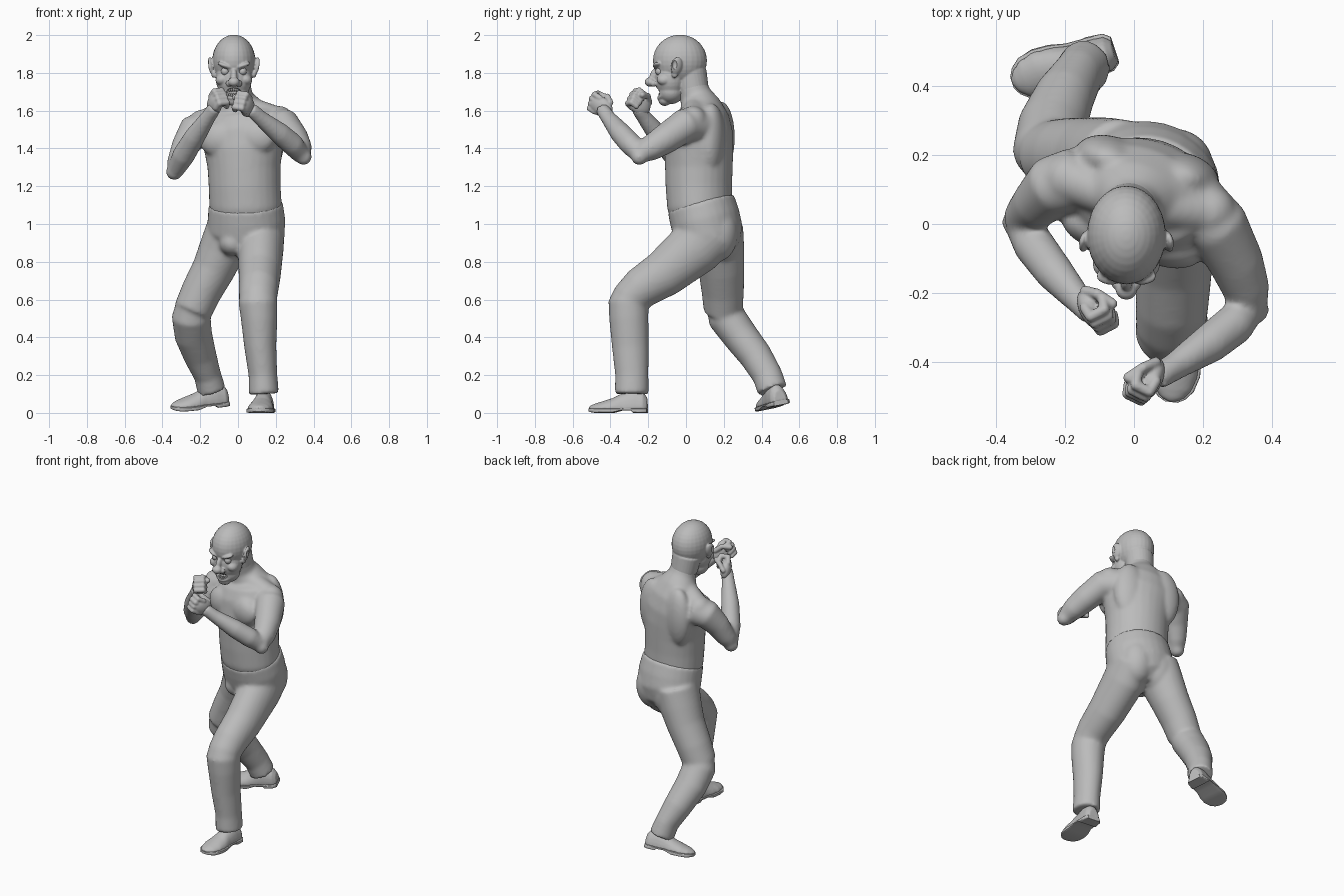
import bpy, bmesh, math
from mathutils import Vector, Matrix, Euler

cube = bpy.data.objects.get("Cube")
if cube:
    bpy.data.objects.remove(cube, do_unlink=True)

grey = bpy.data.materials.new("plain_grey")
grey.use_nodes = True
grey.diffuse_color = (0.5, 0.5, 0.5, 1)
grey.node_tree.nodes["Principled BSDF"].inputs["Base Color"].default_value = (0.5, 0.5, 0.5, 1)

YAW = math.radians(-17)                      # twist of the trunk
TRUNK_SIDE = Vector((math.cos(YAW), math.sin(YAW), 0))


def bridge(bm, rings):
    """Closed tube through equal rings of points."""
    loops = [[bm.verts.new(p) for p in ring] for ring in rings]
    count = len(loops[0])
    for low, high in zip(loops, loops[1:]):
        for i in range(count):
            j = (i + 1) % count
            bm.faces.new((low[i], low[j], high[j], high[i]))
    bm.faces.new(loops[0][::-1])
    bm.faces.new(loops[-1])


def ball(bm, centre, radii, rotation=(0, 0, 0)):
    """Ellipsoid, finer when larger."""
    if not isinstance(radii, tuple):
        radii = (radii, radii, radii)
    matrix = Matrix.LocRotScale(Vector(centre), Euler(rotation), Vector(radii))
    count, rows = (28, 16) if max(radii) > .03 else (12, 8)
    rings = []
    for r in range(rows + 1):
        tilt = .1 + (math.pi - .2) * r / rows
        rings.append([matrix @ Vector((math.sin(tilt) * math.cos(a), math.sin(tilt) * math.sin(a),
                                       -math.cos(tilt)))
                      for a in (math.tau * k / count for k in range(count))])
    bridge(bm, rings)


def limb(bm, stations, side=Vector((1, 0, 0)), count=28):
    """Tube along (x, y, z, half width, half depth) stations."""
    centres = [Vector(s[:3]) for s in stations]
    rings = []
    for i, s in enumerate(stations):
        along = (centres[min(i + 1, len(centres) - 1)] - centres[max(i - 1, 0)]).normalized()
        across = (side - along * side.dot(along)).normalized()
        deep = along.cross(across)
        rings.append([centres[i] + across * s[3] * math.cos(a) + deep * s[-1] * math.sin(a)
                      for a in (math.tau * k / count for k in range(count))])
    bridge(bm, rings)


def finish(name, bm, voxel=None, smoothing=4, cutter=None, angle=50):
    """Make the object, fuse overlapping volumes, carve it and shade it."""
    bmesh.ops.recalc_face_normals(bm, faces=bm.faces)
    mesh = bpy.data.meshes.new(name)
    bm.to_mesh(mesh)
    bm.free()
    obj = bpy.data.objects.new(name, mesh)
    bpy.context.collection.objects.link(obj)
    mesh.materials.append(grey)
    bpy.ops.object.select_all(action='DESELECT')
    obj.select_set(True)
    bpy.context.view_layer.objects.active = obj
    if voxel:
        remesh = obj.modifiers.new("fuse", 'REMESH')
        remesh.mode = 'VOXEL'
        remesh.voxel_size = voxel
        relax = obj.modifiers.new("relax", 'SMOOTH')
        relax.factor = 0.5
        relax.iterations = smoothing
    if cutter:
        carve = obj.modifiers.new("carve", 'BOOLEAN')
        carve.operation = 'DIFFERENCE'
        carve.solver = 'FLOAT'
        carve.object = cutter
    for modifier in list(obj.modifiers):
        bpy.ops.object.modifier_apply(modifier=modifier.name)
    if not obj.data.materials:
        obj.data.materials.append(grey)
    bpy.ops.object.shade_smooth_by_angle(angle=math.radians(angle))
    return obj


# Bare trunk, neck and arms
bm = bmesh.new()
limb(bm, [(.04, .095, 1.0, .18, .155), (.04, .073, 1.1, .194, .172), (.035, .068, 1.2, .192, .175),
          (.032, .068, 1.3, .195, .178), (.03, .068, 1.4, .212, .18), (.02, .075, 1.5, .225, .17),
          (.01, .082, 1.58, .2, .14), (0, .075, 1.63, .13, .105), (-.008, .05, 1.68, .085, .085),
          (-.015, .02, 1.76, .078, .078)], TRUNK_SIDE)
for pectoral in ((.09, -.062, 1.46), (-.1, -.012, 1.45)):
    ball(bm, pectoral, (.112, .062, .095), (0, 0, YAW))
for shoulder_blade in ((.145, .135, 1.45), (-.07, .185, 1.46)):
    ball(bm, shoulder_blade, (.105, .07, .19), (0, 0, YAW))
for shoulder in ((.22, .035, 1.55), (-.19, .13, 1.53)):
    limb(bm, [(0, .06, 1.63, .065), (*shoulder, .068)], Vector((0, 1, 0)))
    ball(bm, shoulder, .075)
# Upper arms
limb(bm, [(.16, .07, 1.52, .1), (.245, -.01, 1.52, .09), (.295, -.11, 1.45, .08),
          (.325, -.19, 1.4, .068), (.335, -.24, 1.375, .053)])
limb(bm, [(-.16, .13, 1.51, .095), (-.235, .11, 1.49, .088), (-.28, .06, 1.41, .073),
          (-.315, .025, 1.33, .06), (-.33, .005, 1.3, .052)])
# Forearms
limb(bm, [(.335, -.24, 1.365, .048), (.29, -.29, 1.42, .06), (.22, -.345, 1.48, .057),
          (.12, -.41, 1.56, .041), (.065, -.445, 1.61, .037)], Vector((0, 0, 1)))
limb(bm, [(-.33, 0, 1.285, .046), (-.29, -.06, 1.36, .06), (-.23, -.14, 1.46, .056),
          (-.155, -.225, 1.57, .04), (-.12, -.26, 1.62, .037)])
ball(bm, (.347, -.247, 1.355), .044)
ball(bm, (-.337, .005, 1.277), .045)
finish("bare_torso_and_arms", bm, .01, 11)


def fist(name, centre, forward, palm):
    """Clenched hand: back of hand, four curled fingers and a thumb."""
    f = Vector(forward).normalized()
    p = Vector(palm)
    p = (p - f * p.dot(f)).normalized()
    s = f.cross(p)
    if s.z < 0:
        s = -s
    frame = Matrix((s, f, p)).transposed()
    turn = Matrix((s, p.cross(s), p)).transposed().to_euler()

    def place(across, along, inward):
        return Vector(centre) + frame @ Vector((across, along, inward))

    def finger(points, radius):
        for a, b in zip(points, points[1:]):
            limb(bm, [(*place(*a), radius), (*place(*b), radius)], Vector((.3, .5, .8)), 10)
        for q in points:
            ball(bm, place(*q), radius)

    bm = bmesh.new()
    ball(bm, place(0, -.02, .004), (.052, .068, .034), turn)
    for k in range(4):
        across = .042 - .027 * k
        reach = .046 - .005 * abs(k - 1)
        finger([(across, 0, -.006), (across, reach, 0), (across, reach, .045),
                (across, .005, .052)], .0155)
    finger([(.042, -.055, .015), (.052, -.015, .045), (.025, .02, .07)], .016)
    finish(name, bm, .0055, 2)


fist("left_fist", (.045, -.467, 1.63), (-.3, -.75, .42), (-.8, .45, .1))
fist("right_fist", (-.122, -.262, 1.645), (.25, -.6, .55), (.8, .4, .1))

# Cutter for mouth, eye sockets and ear hollows
MIDDLE = -.022
bm = bmesh.new()
ball(bm, (MIDDLE, -.165, 1.697), (.047, .045, .025))
for sign in (-1, 1):
    ball(bm, (MIDDLE + sign * .046, -.172, 1.808), (.029, .025, .019), (0, sign * -.3, 0))
    ball(bm, (MIDDLE + sign * .14, -.06, 1.84), (.012, .014, .028))
cutter = finish("face_cutter", bm)
cutter.hide_render = True

# Head
bm = bmesh.new()
ball(bm, (MIDDLE, -.032, 1.865), (.114, .143, .137))
ball(bm, (MIDDLE, -.08, 1.77), (.096, .085, .11))
ball(bm, (MIDDLE, -.08, 1.7), (.08, .07, .065))
ball(bm, (MIDDLE, -.112, 1.655), (.042, .034, .03))
ball(bm, (MIDDLE, -.172, 1.785), (.017, .02, .04), (-.3, 0, 0))
ball(bm, (MIDDLE, -.19, 1.752), (.031, .029, .025))
limb(bm, [(MIDDLE, .02, 1.8, .09), (-.012, .04, 1.7, .082)])
for sign in (-1, 1):
    ball(bm, (MIDDLE + sign * .026, -.172, 1.744), .018)
    ball(bm, (MIDDLE + sign * .045, -.15, 1.838), (.044, .026, .013), (0, sign * -.35, 0))
    ball(bm, (MIDDLE + sign * .062, -.115, 1.765), (.036, .04, .03), (0, sign * .4, 0))
    ball(bm, (MIDDLE + sign * .12, -.05, 1.838), (.014, .031, .047), (-.15, sign * .2, sign * .3))
    ball(bm, (MIDDLE + sign * .106, -.06, 1.795), (.014, .018, .022))
# Snarling lips and forehead creases
for k in range(24):
    a = math.tau * k / 24
    ball(bm, (MIDDLE + .05 * math.cos(a), -.143 + .025 * math.cos(a) ** 2,
              1.697 + .03 * math.sin(a)), .0115)
for row in range(2):
    for k in range(-6, 7):
        ball(bm, (MIDDLE + .009 * k, -.146 + .0005 * k * k + .012 * row,
                  1.872 + .026 * row), (.01, .012, .006))
finish("head", bm, .005, 3, cutter)
bpy.data.objects.remove(cutter, do_unlink=True)

# Eyes
for side_name, sign in (("right", -1), ("left", 1)):
    bm = bmesh.new()
    ball(bm, (MIDDLE + sign * .046, -.14, 1.808), .022)
    finish(side_name + "_eye", bm)

# Teeth
for row_name, level in (("upper", 1.712), ("lower", 1.682)):
    bm = bmesh.new()
    for k in range(-3, 4):
        ball(bm, (MIDDLE + .011 * k, -.14 + .0015 * k * k, level), (.006, .006, .011))
    finish(row_name + "_teeth", bm)

# Trousers
bm = bmesh.new()
limb(bm, [(.04, .078, 1.11, .198, .18), (.045, .1, 1.03, .207, .185), (.042, .12, .95, .208, .182),
          (.035, .135, .88, .18, .15), (.02, .14, .83, .11, .09)], TRUNK_SIDE)
ball(bm, (.12, .165, .95), (.11, .11, .15), (0, 0, YAW))
ball(bm, (-.02, .19, .94), (.11, .11, .15), (0, 0, YAW))
ball(bm, (-.025, .035, .9), (.075, .085, .07))
# Left leg, stepping forward
limb(bm, [(.125, .13, .97, .122, .16), (.12, .05, .875, .122, .148), (.115, -.12, .735, .112, .125),
          (.11, -.24, .66, .105, .11), (.105, -.305, .6, .1, .097)])
limb(bm, [(.105, -.3, .65, .085, .08), (.105, -.305, .59, .103, .106), (.112, -.303, .5, .097, .104),
          (.118, -.295, .35, .085, .097), (.132, -.287, .2, .076, .088), (.137, -.288, .1, .08, .09)])
# Right leg, trailing behind
limb(bm, [(-.045, .155, .97, .125, .15), (-.085, .175, .86, .124, .135), (-.13, .187, .76, .114, .122),
          (-.195, .195, .64, .107, .112), (-.24, .197, .54, .102, .103)])
limb(bm, [(-.235, .19, .58, .09, .085), (-.248, .212, .51, .103, .1), (-.236, .285, .41, .1, .094),
          (-.2, .37, .3, .087, .087), (-.162, .43, .2, .072, .08), (-.14, .458, .12, .076, .08)])
finish("trousers", bm, .01, 11)


def shoe(name, heel, forward, up):
    """Shoe upper and welted sole from (along, half width, height, arch) stations."""
    f = Vector(forward).normalized()
    u = Vector(up)
    u = (u - f * u.dot(f)).normalized()
    frame = Matrix((f.cross(u), f, u)).transposed()
    stations = [(0, .034, .08, 0), (.02, .05, .11, 0), (.07, .055, .125, 0), (.08, .055, .125, .012),
                (.13, .057, .105, .014), (.18, .066, .08, 0), (.23, .068, .064, 0),
                (.275, .055, .05, 0), (.3, .034, .04, .004), (.312, .012, .03, .008)]
    for part in ("upper", "sole"):
        bm = bmesh.new()
        rings = []
        for along, width, height, arch in stations:
            base, top = (.02, height) if part == "upper" else (arch, .024)
            grow = 0 if part == "upper" else .006
            ring = []
            for k in range(24):
                a = math.tau * k / 24
                x, z = math.cos(a), math.sin(a)
                if part == "sole":
                    x, z = math.copysign(abs(x) ** .3, x), math.copysign(abs(z) ** .3, z)
                lift = base + (top - base) * (max(z, 0) if part == "upper" else (z + 1) / 2)
                ring.append(Vector(heel) + frame @ Vector(((width + grow) * x, along, lift)))
            rings.append(ring)
        bridge(bm, rings)
        finish(name + "_" + part, bm, None if part == "sole" else .006, 3, None, 40)


shoe("left_shoe", (.145, -.205, 0), (-.12, -1, 0), (0, 0, 1))
shoe("right_shoe", (-.055, .505, .043), (-.29, -.09, -.03), (0, -.2, 1))
